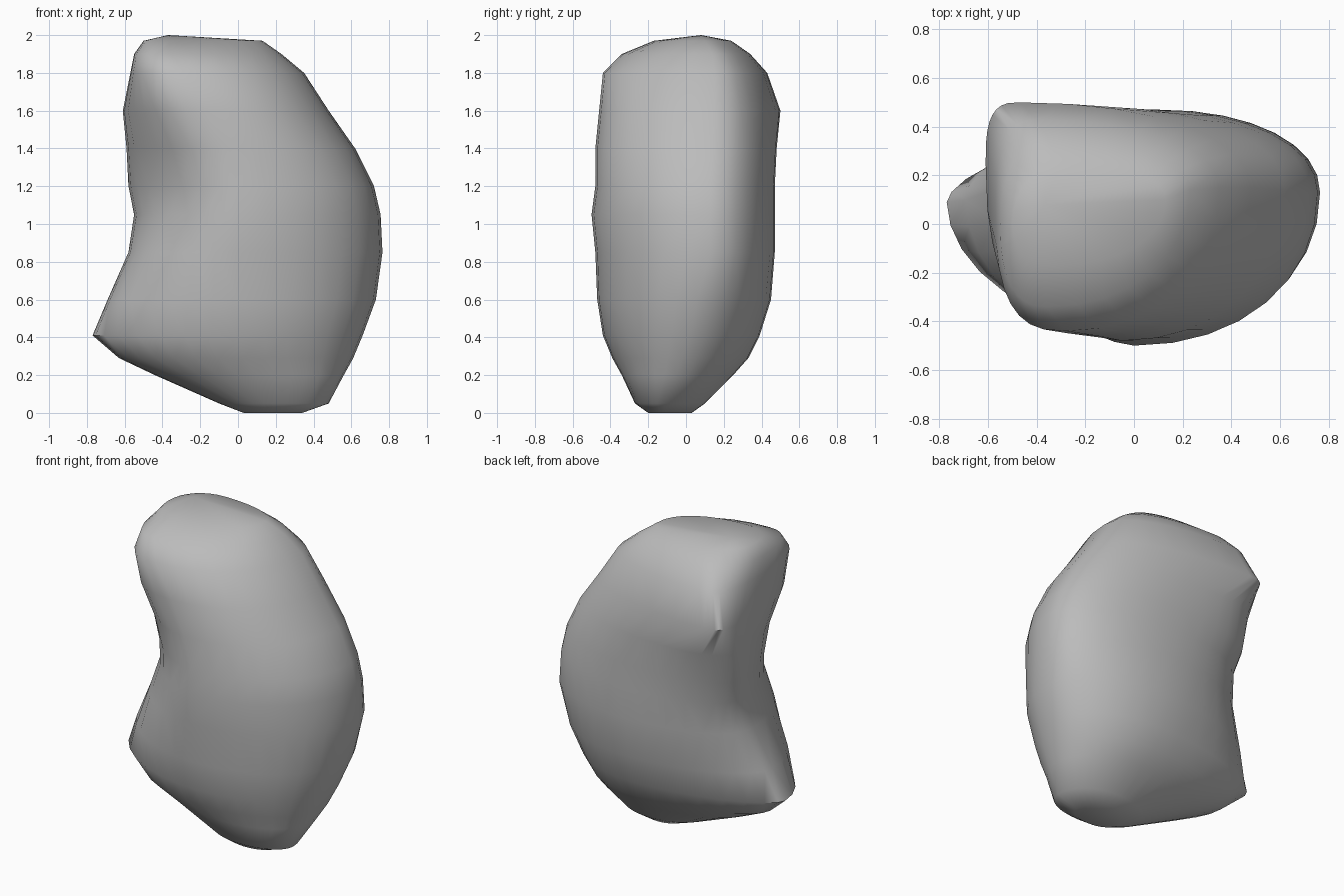
import bpy, bmesh, math
from mathutils import Vector

cube = bpy.data.objects.get("Cube")
if cube:
    bpy.data.objects.remove(cube, do_unlink=True)

SEGMENTS = 32

# Cross-sections: height, then the (x, y) of the left-most, right-most, front and back points
SECTIONS = [
    (0, .03, -.1, .34, -.12, .18, -.2, .18, .03),
    (.05, -.1, -.08, .48, -.12, .2, -.27, .2, .1),
    (.2, -.44, 0, .56, -.05, .1, -.34, .15, .25),
    (.29, -.63, .04, .61, -.02, .03, -.39, .12, .33),
    (.41, -.77, .09, .66, .02, 0, -.44, .1, .39),
    (.6, -.69, .1, .73, .06, 0, -.47, .1, .45),
    (.85, -.58, .14, .765, .13, 0, -.48, .1, .47),
    (1.05, -.55, .19, .755, .13, 0, -.5, .05, .47),
    (1.2, -.58, .24, .72, .13, 0, -.48, 0, .47),
    (1.4, -.59, .26, .62, .14, -.05, -.48, -.15, .48),
    (1.6, -.61, .25, .48, .15, -.15, -.46, -.47, .5),
    (1.8, -.57, .08, .35, .15, -.28, -.44, -.4, .43),
    (1.9, -.55, 0, .23, .14, -.36, -.34, -.35, .34),
    (1.97, -.5, 0, .13, .1, -.32, -.17, -.25, .24),
]

# Roundness of the front and back quarters on the hollow side: above one pinches, below one squares
HOLLOW_SIDE = [
    (1, 1), (1, 1), (1, 1.05), (1, 1.1), (1.05, 1.2), (1, 1.1), (.96, 1),
    (1.17, .95), (1.15, .87), (1.03, .8), (.8, .65), (.7, .8), (.8, .9), (.9, .9),
]


def section_points(section, hollow):
    """Join the four extreme points of a section with rounded quarter arcs."""
    z, *values = section
    left, right, front, back = (Vector(values[i:i + 2]) for i in range(0, 8, 2))
    points = []
    for step in range(SEGMENTS):
        angle = math.tau * step / SEGMENTS
        c, s = math.cos(angle), math.sin(angle)
        side = right if c >= 0 else left
        end = back if s >= 0 else front
        power = .95 if c >= 0 else hollow[int(s >= 0)]
        along, across = abs(c) ** power, abs(s) ** power
        points.append(Vector((end.x + (side.x - end.x) * along,
                              side.y + (end.y - side.y) * across, z)))
    return points


# Loft the body through its sections
bm = bmesh.new()
rings = [[bm.verts.new(p) for p in section_points(section, hollow)]
         for section, hollow in zip(SECTIONS, HOLLOW_SIDE)]
for lower, upper in zip(rings, rings[1:]):
    for i in range(SEGMENTS):
        j = (i + 1) % SEGMENTS
        bm.faces.new((lower[i], lower[j], upper[j], upper[i]))

# Close the base and rise to a low off-centre peak
bm.faces.new(reversed(rings[0]))
peak = bm.verts.new((-.37, .08, 2))
for i in range(SEGMENTS):
    bm.faces.new((rings[-1][i], rings[-1][(i + 1) % SEGMENTS], peak))

bmesh.ops.triangulate(bm, faces=bm.faces[:])
bmesh.ops.recalc_face_normals(bm, faces=bm.faces[:])
mesh = bpy.data.meshes.new("rock_body")
bm.to_mesh(mesh)
bm.free()
rock = bpy.data.objects.new("rock_body", mesh)
bpy.context.collection.objects.link(rock)

# One plain stone colour
stone = bpy.data.materials.new("stone_grey")
stone.use_nodes = True
colour = (.5, .5, .5, 1)
stone.diffuse_color = colour
stone.node_tree.nodes["Principled BSDF"].inputs["Base Color"].default_value = colour
mesh.materials.append(stone)

# Smooth shading with crisp breaks
bpy.ops.object.select_all(action="DESELECT")
rock.select_set(True)
bpy.context.view_layer.objects.active = rock
bpy.ops.object.shade_smooth_by_angle(angle=math.radians(50))
